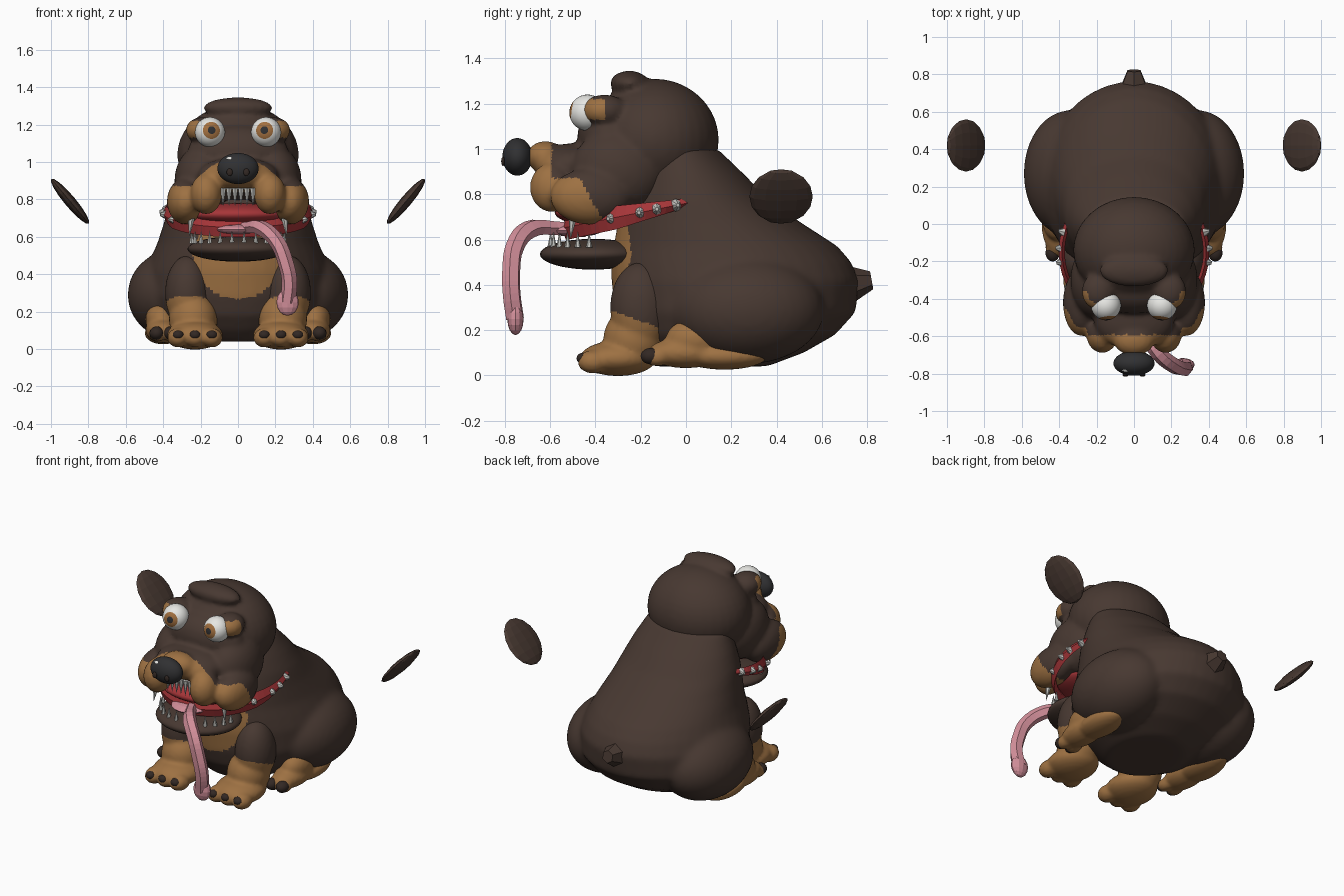
import bpy, bmesh
from math import sin, cos, pi, radians
from mathutils import Matrix, Vector, Euler

cube = bpy.data.objects.get("Cube")
if cube:
    bpy.data.objects.remove(cube)


def material(name, *rgb):
    m = bpy.data.materials.new(name)
    m.use_nodes = True
    m.diffuse_color = (*rgb, 1)
    bsdf = next(n for n in m.node_tree.nodes if n.type == 'BSDF_PRINCIPLED')
    bsdf.inputs["Base Color"].default_value = (*rgb, 1)
    return m


BROWN = material("dark_brown_fur", 0.064, 0.040, 0.031)
TAN = material("tan_fur", 0.34, 0.165, 0.055)
RED = material("red", 0.38, 0.036, 0.040)
PINK = material("tongue_pink", 0.66, 0.28, 0.33)
WHITE = material("eye_white", 0.80, 0.80, 0.77)
TOOTH = material("tooth_grey", 0.55, 0.55, 0.52)
BLACK = material("nose_black", 0.030, 0.030, 0.032)
IRIS = material("iris_amber", 0.36, 0.16, 0.05)
NAIL = material("claw_brown", 0.032, 0.021, 0.017)


def ellipsoid(bm, c, r, rot=None, u=32, v=20):
    m = Matrix.LocRotScale(Vector(c), rot, Vector(r))
    bmesh.ops.create_uvsphere(bm, u_segments=u, v_segments=v, radius=1, matrix=m)


def cone(bm, base, tip, r1, r2=0.0, seg=6):
    base, tip = Vector(base), Vector(tip)
    axis = tip - base
    m = Matrix.LocRotScale((base + tip) / 2, axis.to_track_quat('Z', 'Y'), None)
    bmesh.ops.create_cone(bm, cap_ends=True, segments=seg, radius1=r1, radius2=r2,
                          depth=axis.length, matrix=m)


def loft(bm, rings, seg=40):
    """Stack horizontal ellipses given as height, front y, back y, half width."""
    loops = []
    for z, y0, y1, rx in rings:
        loops.append([bm.verts.new((rx * cos(2 * pi * i / seg),
                                    (y0 + y1) / 2 + (y1 - y0) / 2 * sin(2 * pi * i / seg), z))
                      for i in range(seg)])
    for a, b in zip(loops, loops[1:]):
        for i in range(seg):
            j = (i + 1) % seg
            bm.faces.new((a[i], a[j], b[j], b[i]))
    bm.faces.new(loops[0][::-1])
    bm.faces.new(loops[-1])


def bake(ob):
    dg = bpy.context.evaluated_depsgraph_get()
    mesh = bpy.data.meshes.new_from_object(ob.evaluated_get(dg))
    ob.modifiers.clear()
    ob.data = mesh


def finish(name, bm, mats, smooth=True, voxel=0, rule=None):
    """Turn a bmesh into an object, optionally fuse its parts and colour by rule."""
    bmesh.ops.recalc_face_normals(bm, faces=bm.faces[:])
    mesh = bpy.data.meshes.new(name)
    bm.to_mesh(mesh)
    bm.free()
    ob = bpy.data.objects.new(name, mesh)
    bpy.context.collection.objects.link(ob)
    if voxel:
        fuse = ob.modifiers.new("fuse", 'REMESH')
        fuse.mode = 'VOXEL'
        fuse.voxel_size = voxel
        soft = ob.modifiers.new("soften", 'SMOOTH')
        soft.iterations = 6
        bake(ob)
    ob.data.materials.clear()
    for m in mats:
        ob.data.materials.append(m)
    for p in ob.data.polygons:
        p.use_smooth = smooth
        p.material_index = int(rule(p.center)) if rule else 0
    return ob


def blob(name, parts, mats, **kw):
    bm = bmesh.new()
    for c, r in parts:
        ellipsoid(bm, c, r)
    return finish(name, bm, mats, **kw)


def both(parts):
    return [((s * c[0], c[1], c[2]), r) for c, r in parts for s in (-1, 1)]


# Body with thighs and chest bib
bm = bmesh.new()
loft(bm, [(0.04, -0.15, 0.36, 0.22), (0.10, -0.22, 0.52, 0.36), (0.18, -0.28, 0.66, 0.45),
          (0.28, -0.31, 0.75, 0.50), (0.42, -0.33, 0.765, 0.49), (0.50, -0.33, 0.73, 0.46),
          (0.57, -0.32, 0.67, 0.43), (0.68, -0.30, 0.50, 0.395), (0.78, -0.27, 0.36, 0.37),
          (0.88, -0.24, 0.265, 0.33), (1.0, -0.20, 0.14, 0.27)])
for s in (-1, 1):
    ellipsoid(bm, (s * 0.34, 0.27, 0.29), (0.25, 0.34, 0.24))
finish("body", bm, [BROWN, TAN], voxel=0.018,
       rule=lambda c: c.y < -0.15 and (c.x / 0.24) ** 2 + ((c.z - 0.5) / 0.23) ** 2 < 1)


# Head with muzzle, jowls, cheeks and brow
def head_colour(c):
    jowl = c.z < 0.87 and c.z < 0.69 + 1.8 * (-0.37 - c.y)
    muzzle = c.y < -0.59 and c.z < 1.08
    lid = abs(c.x) > 0.19 and c.y < -0.36 and 1.13 < c.z < 1.22
    return jowl or muzzle or lid


blob("head", [((0, -0.14, 1.04), (0.325, 0.285, 0.27)),
              ((0, -0.34, 1.05), (0.27, 0.14, 0.15)),
              ((0, -0.49, 0.93), (0.22, 0.185, 0.095)),
              ((0, -0.62, 0.965), (0.11, 0.085, 0.07)),
              ((0, -0.25, 1.29), (0.185, 0.085, 0.055))]
     + both([((0.19, -0.30, 0.90), (0.15, 0.21, 0.19)),
             ((0.28, -0.42, 0.79), (0.10, 0.18, 0.125)),
             ((0.17, -0.59, 0.83), (0.085, 0.10, 0.11)),
             ((0.19, -0.36, 1.17), (0.09, 0.10, 0.07))]),
     [BROWN, TAN], voxel=0.014, rule=head_colour)

# Mouth
blob("lower_jaw", [((0, -0.41, 0.535), (0.27, 0.235, 0.068))], [BROWN])
blob("mouth_lining", [((0, -0.39, 0.72), (0.26, 0.19, 0.06))], [RED])

bm = bmesh.new()
for i in range(12):
    a = radians(-82 + 164 * i / 11)
    x, y = 0.25 * sin(a), -0.40 - 0.20 * cos(a)
    cone(bm, (x, y, 0.565), (x, y, 0.635), 0.014)
finish("lower_teeth", bm, [TOOTH], smooth=False)
bm = bmesh.new()
for i in range(6):
    x = -0.08 + 0.032 * i
    cone(bm, (x, -0.615, 0.86), (x, -0.62, 0.76), 0.018)
for s in (-1, 1):
    cone(bm, (s * 0.25, -0.50, 0.70), (s * 0.26, -0.51, 0.60), 0.02)
finish("upper_teeth", bm, [TOOTH], smooth=False)

# Tongue
curve = bpy.data.curves.new("tongue", 'CURVE')
curve.dimensions = '3D'
curve.bevel_depth = 0.042
curve.bevel_resolution = 1
curve.use_fill_caps = True
path = [(0.0, -0.45, 0.64), (0.06, -0.58, 0.65), (0.13, -0.69, 0.645), (0.21, -0.755, 0.57),
        (0.255, -0.772, 0.46), (0.275, -0.77, 0.36), (0.265, -0.755, 0.25)]
spline = curve.splines.new('BEZIER')
spline.bezier_points.add(len(path) - 1)
for p, co in zip(spline.bezier_points, path):
    p.co = co
    p.radius = 0.8 if co[1] > -0.6 else 1
    p.handle_left_type = p.handle_right_type = 'AUTO'
spline.resolution_u = 4
temp = bpy.data.objects.new("tongue_path", curve)
bpy.context.collection.objects.link(temp)
mesh = bpy.data.meshes.new_from_object(temp.evaluated_get(bpy.context.evaluated_depsgraph_get()))
bpy.data.objects.remove(temp)
bm = bmesh.new()
bm.from_mesh(mesh)
ellipsoid(bm, (0, -0.49, 0.64), (0.12, 0.12, 0.028), u=16, v=8)
ellipsoid(bm, (0.265, -0.753, 0.25), (0.06, 0.036, 0.072), u=12, v=8)
finish("tongue", bm, [PINK], smooth=False)

# Nose with nostrils and highlight
blob("nose", [((0, -0.745, 0.965), (0.11, 0.066, 0.083))], [BLACK])
blob("nostrils", both([((0.045, -0.808, 0.945), (0.016, 0.008, 0.02))]), [NAIL])
bm = bmesh.new()
ellipsoid(bm, (-0.035, -0.784, 1.02), (0.03, 0.004, 0.01), Euler((radians(-45), 0, 0)).to_quaternion())
finish("nose_highlight", bm, [WHITE])

# Eyes with painted iris and pupil
for side, s in (("left", 1), ("right", -1)):
    centre = Vector((s * 0.15, -0.435, 1.16))
    gaze = Vector((-0.12 * s, -1, 0.14)).normalized()
    bm = bmesh.new()
    ellipsoid(bm, centre, (0.08, 0.08, 0.08), gaze.to_track_quat('Z', 'Y'), 32, 36)

    def eye_colour(c):
        angle = (c - centre).angle(gaze)
        return 2 if angle < 0.26 else 1 if angle < 0.61 else 0
    finish(side + "_eye", bm, [WHITE, IRIS, BLACK], rule=eye_colour)

# Collar: a tapering tilted band around the throat, with studs
def collar_point(a, out=0.0):
    y = -0.15 - 0.38 * sin(a)
    return Vector(((0.385 + out) * cos(a), y - out * sin(a), 0.65 + (y + 0.53) * 0.21))


bm = bmesh.new()
steps, rows = 40, []
for i in range(steps + 1):
    a = radians(-42 + 264 * i / steps)
    half = 0.006 + 0.046 * min(1, 4 * min(i, steps - i) / steps)
    rows.append([bm.verts.new(collar_point(a, out) + Vector((0, 0, dz)))
                 for out, dz in ((0, half), (0.018, 0), (0, -half), (-0.015, 0))])
for p, q in zip(rows, rows[1:]):
    for k in range(4):
        n = (k + 1) % 4
        bm.faces.new((p[k], p[n], q[n], q[k]))
bm.faces.new(rows[0])
bm.faces.new(rows[-1][::-1])
finish("collar", bm, [RED], smooth=False)
bm = bmesh.new()
for deg in (-16, -3, 8, 28):
    for a in (radians(deg), radians(180 - deg)):
        cone(bm, collar_point(a), collar_point(a, 0.035), 0.028, 0.008, 8)
finish("collar_studs", bm, [TOOTH], smooth=False)

# Legs and claws
for side, s in (("left", 1), ("right", -1)):
    toes = [((s * x, -0.41, 0.06), (0.058, 0.07, 0.052)) for x in (0.14, 0.23, 0.32)]
    blob(side + "_front_leg",
         [((s * 0.27, -0.20, 0.30), (0.12, 0.135, 0.20)),
          ((s * 0.24, -0.23, 0.16), (0.13, 0.135, 0.14)),
          ((s * 0.23, -0.30, 0.075), (0.15, 0.17, 0.078))] + toes,
         [BROWN, TAN], voxel=0.012, rule=lambda c: c.z < 0.17 - 0.35 * c.y)
    blob(side + "_front_claws", [((c[0], -0.455, 0.075), (0.03, 0.028, 0.025)) for c, r in toes], [NAIL])
    blob(side + "_hind_foot",
         [((s * 0.40, 0.0, 0.10), (0.095, 0.17, 0.068)),
          ((s * 0.41, 0.04, 0.16), (0.085, 0.13, 0.09)),
          ((s * 0.40, 0.17, 0.085), (0.10, 0.19, 0.06)),
          ((s * 0.36, -0.13, 0.08), (0.045, 0.06, 0.04)),
          ((s * 0.43, -0.13, 0.08), (0.045, 0.06, 0.04))],
         [TAN], voxel=0.012)
    blob(side + "_hind_claws", [((s * x, -0.155, 0.085), (0.038, 0.045, 0.036)) for x in (0.36, 0.435)], [NAIL])

    # Detached ears
    bm = bmesh.new()
    ellipsoid(bm, (s * 0.898, 0.42, 0.79), (0.03, 0.14, 0.156), Euler((0, s * radians(40), 0)).to_quaternion(), 12, 8)
    finish(side + "_ear", bm, [BROWN], smooth=False)

# Tail stub
bm = bmesh.new()
cone(bm, (0, 0.71, 0.40), (0, 0.82, 0.42), 0.09, 0.04)
finish("tail", bm, [BROWN], smooth=False)
